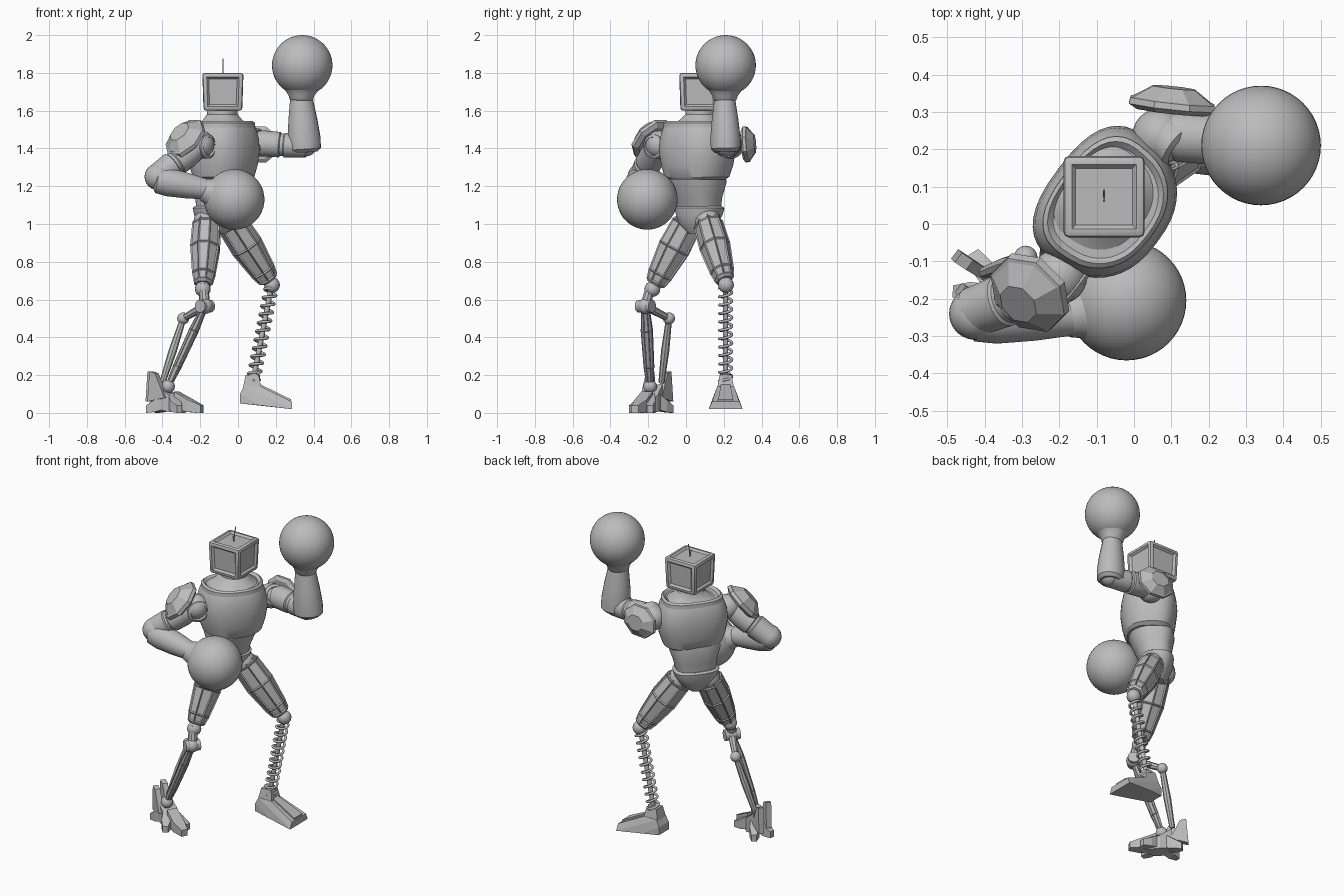
import bpy, bmesh, math
from mathutils import Vector as V

if "Cube" in bpy.data.objects:
    bpy.data.objects.remove(bpy.data.objects["Cube"])

grey = bpy.data.materials.new("plain grey")
grey.use_nodes = True
COL = (0.5, 0.5, 0.5, 1)
grey.diffuse_color = COL
for n in grey.node_tree.nodes:
    if n.type == 'BSDF_PRINCIPLED':
        n.inputs["Base Color"].default_value = COL

LEFT, FRONT = V((.6, .8, 0)), V((.8, -.6, 0))   # directions of the twisted body


def finish(name, bm, angle=35):
    bmesh.ops.recalc_face_normals(bm, faces=bm.faces)
    me = bpy.data.meshes.new(name)
    bm.to_mesh(me)
    bm.free()
    ob = bpy.data.objects.new(name, me)
    bpy.context.collection.objects.link(ob)
    me.materials.append(grey)
    if angle:
        bpy.ops.object.select_all(action='DESELECT')
        ob.select_set(True)
        bpy.context.view_layer.objects.active = ob
        bpy.ops.object.shade_smooth_by_angle(angle=math.radians(angle))
    return ob


def skin(bm, rings):
    loops = [[bm.verts.new(p) for p in r] for r in rings]
    for a, b in zip(loops, loops[1:]):
        for i in range(len(a)):
            j = (i + 1) % len(a)
            bm.faces.new((a[i], a[j], b[j], b[i]))
    bm.faces.new(loops[0])
    bm.faces.new(loops[-1])


def tube(name, p0, p1, prof, sides=20, wide=1, deep=1, angle=35, panels=0, turn=0):
    """Lathe along p0-p1; prof holds (fraction, radius)."""
    p0, p1 = V(p0), V(p1)
    q = (p1 - p0).to_track_quat('Z', 'Y')
    rings = []
    for t, r in prof:
        ring = []
        for i in range(sides):
            a = turn + (i + .5) * math.tau / sides
            ring.append(p0.lerp(p1, t) + q @ V((wide * r * math.cos(a), deep * r * math.sin(a), 0)))
        rings.append(ring)
    bm = bmesh.new()
    skin(bm, rings)
    if panels:
        bmesh.ops.recalc_face_normals(bm, faces=bm.faces)
        long = [f for f in bm.faces if len(f.verts) == 4 and f.calc_area() > .002]
        bmesh.ops.inset_individual(bm, faces=long, thickness=panels, depth=-panels * .6)
    return finish(name, bm, angle)


def ball(name, c, r, seg=24):
    bm = bmesh.new()
    bmesh.ops.create_uvsphere(bm, u_segments=seg, v_segments=seg // 2, radius=r)
    bmesh.ops.translate(bm, verts=bm.verts, vec=V(c))
    return finish(name, bm, 60)


def hull(name, pts):
    bm = bmesh.new()
    for p in pts:
        bm.verts.new(p)
    res = bmesh.ops.convex_hull(bm, input=bm.verts)
    bmesh.ops.delete(bm, geom=list({v for v in res["geom_interior"] if isinstance(v, bmesh.types.BMVert)}),
                     context='VERTS')
    bmesh.ops.dissolve_limit(bm, angle_limit=.05, verts=bm.verts, edges=bm.edges)
    return finish(name, bm, 0)


def body(name, rows, seg=40):
    """Stack of rounded sections; rows hold (z, x, y, half width, half depth)."""
    rings = []
    for z, x, y, w, d in rows:
        ring = []
        for i in range(seg):
            a = i * math.tau / seg
            c, s = math.cos(a), math.sin(a)
            u = math.copysign(abs(c) ** .8, c) * (1 - .12 * s)
            v = math.copysign(abs(s) ** .8, s)
            ring.append(V((x, y, z)) + LEFT * (w * u) + FRONT * (d * v))
        rings.append(ring)
    bm = bmesh.new()
    skin(bm, rings)
    return finish(name, bm, 32)


def wire(name, pts, r):
    cu = bpy.data.curves.new(name, 'CURVE')
    cu.dimensions, cu.bevel_depth, cu.bevel_resolution = '3D', r, 2
    cu.use_fill_caps = True
    sp = cu.splines.new('POLY')
    sp.points.add(len(pts) - 1)
    for p, co in zip(sp.points, pts):
        p.co = (*co, 1)
    cu.materials.append(grey)
    ob = bpy.data.objects.new(name, cu)
    bpy.context.collection.objects.link(ob)


# Torso
CX, CY = -.07, .05
body("pelvis", [(.95, -.11, .06, .04, .05), (1.0, -.11, .06, .1, .085), (1.05, -.11, .065, .125, .1),
                (1.085, -.11, .065, .135, .105), (1.095, -.11, .065, .12, .095)])
body("abdomen", [(1.07, -.11, .065, .115, .09), (1.14, -.1, .06, .125, .105), (1.22, -.09, .055, .15, .13),
                 (1.27, -.08, .05, .15, .13)])
body("chest", [(1.235, CX, CY, .15, .125), (1.25, CX, CY, .172, .14), (1.31, CX, CY, .192, .155),
               (1.39, CX, CY, .205, .165), (1.45, CX, CY, .2, .16), (1.5, CX, CY, .185, .15),
               (1.53, CX, CY, .17, .135)])
body("collar_rim", [(1.5, CX, CY, .18, .145), (1.535, CX, CY, .178, .142), (1.545, CX, CY, .165, .132),
                    (1.53, CX, CY, .15, .12)])
body("neck", [(1.52, -.075, .06, .155, .125), (1.55, -.078, .07, .105, .095), (1.58, -.08, .075, .078, .075),
              (1.65, -.08, .075, .072, .07)])

# Box head with an inset panel on every side
bm = bmesh.new()
bmesh.ops.create_cube(bm, size=1)
for v in bm.verts:
    k = .218 if v.co.z > 0 else .205
    v.co = V((-.08 + v.co.x * k, .073 + v.co.y * k, 1.7 + v.co.z * .2))
bmesh.ops.bevel(bm, geom=bm.edges[:], offset=.014, segments=2, affect='EDGES', profile=.5)
sides = [f for f in bm.faces if f.calc_area() > .01 and f.normal.z > -.5]
bmesh.ops.inset_individual(bm, faces=sides, thickness=.012, depth=0)
bmesh.ops.inset_individual(bm, faces=sides, thickness=.015, depth=-.012)
finish("head", bm, 25)
for i, (dy, h) in enumerate(((.018, .085), (-.012, .04))):
    wire(f"antenna_{i}", [(-.08, .073 + dy * k, 1.79 + h * k ** .7) for k in (0, .3, .6, 1)], .003)

# Raised left arm
ball("left_shoulder_ball", (.07, .235, 1.42), .075)
tube("left_shoulder_disc", (.06, .25, 1.42), (.125, .2, 1.45), [(0, .065), (.9, .065), (1, .05), (.85, .045)])
tube("left_upper_arm", (.08, .24, 1.43), (.36, .21, 1.41),
     [(0, .055), (.15, .07), (.5, .068), (.52, .06), (.58, .06), (.6, .066), (1, .06)])
ball("left_elbow", (.355, .21, 1.425), .068)
tube("left_forearm", (.355, .21, 1.38), (.335, .205, 1.67),
     [(0, .06), (.06, .078), (.25, .08), (.6, .07), (1, .054)], deep=1.1)
tube("left_glove_cuff", (.335, .205, 1.65), (.338, .208, 1.77),
     [(0, .054), (.08, .063), (.25, .068), (.5, .09), (1, .14)], 32, angle=60)
ball("left_glove", (.34, .21, 1.84), .16, 48)

# Lowered right arm
ball("right_shoulder_ball", (-.2, -.14, 1.42), .075)
tube("right_shoulder_disc", (-.215, -.13, 1.41), (-.15, -.18, 1.41), [(0, .065), (.9, .065), (1, .05), (.85, .045)])
tube("right_upper_arm", (-.2, -.15, 1.42), (-.43, -.235, 1.25),
     [(0, .06), (.3, .072), (.55, .072), (.57, .064), (.62, .064), (.64, .072), (1, .066)])
ball("right_elbow", (-.425, -.24, 1.25), .07)
tube("right_forearm", (-.44, -.245, 1.235), (-.15, -.245, 1.18),
     [(0, .05), (.05, .07), (.25, .076), (.6, .068), (1, .052)])
tube("right_glove_cuff", (-.19, -.247, 1.185), (-.08, -.22, 1.15),
     [(0, .052), (.08, .06), (.3, .068), (.55, .09), (1, .135)], 32, angle=60)
ball("right_glove", (-.02, -.205, 1.13), .16, 48)

# Shoulder pads: shallow faceted domes with a rim
PAD = [(0, .1), (.2, .125), (.45, .122), (.5, .112), (1, .06)]
tube("left_pad", (.1, .3, 1.42), (.107, .365, 1.425), PAD, 8, 1, .82, 0)
tube("right_pad", (-.265, -.17, 1.435), (-.31, -.215, 1.49), PAD, 8, .95, 1.05, 0)

# Thighs with inset panels, then the hip joints
THIGH = [(0, .06), (.1, .085), (.45, .09), (.85, .07), (.97, .058), (1, .045)]
for side, hip, knee in (("left", (-.05, .11, 1.03), (.165, .205, .7)),
                        ("right", (-.165, .02, 1.03), (-.185, -.165, .68))):
    tube(side + "_thigh", hip, knee, THIGH, 8, .92, 1, 0, panels=.009)
    ball(side + "_hip", V(hip).lerp(V(knee), .05), .07, 16)
    ball(side + "_knee", V(hip).lerp(V(knee), 1.07), .042, 16)

# Left spring shin
top, low = V((.175, .21, .66)), V((.08, .21, .17))
axis = (low - top).to_track_quat('Z', 'Y')
N, TURNS = 220, 11
wire("left_spring", [top.lerp(low, i / N) + axis @ V((.033 * math.cos(i * math.tau * TURNS / N),
                                                     .033 * math.sin(i * math.tau * TURNS / N), 0))
                     for i in range(N + 1)], .0075)
tube("left_spring_core", top, low, [(0, .014), (1, .014)], 12)
tube("left_spring_cap", top.lerp(low, .92), low, [(0, .03), (1, .036)], 12)

# Left boot
def sections(rows):
    return [(x, .21 + s * w, z) for x, w, z in rows for s in (-1, 1)]

hull("left_ankle", sections([(.04, .032, .2), (.11, .032, .2), (.02, .05, .1), (.13, .05, .1)]))
hull("left_foot", sections([(.01, .05, .05), (.01, .05, .1), (.03, .045, .14), (.12, .045, .14),
                            (.285, .072, .06), (.285, .09, .02), (.12, .07, .04)]))
hull("left_toe_ridge", sections([(.12, .025, .15), (.28, .04, .072), (.28, .04, .04), (.12, .025, .1)]))

# Right linkage shin
A, B, C = (-.175, -.215, .565), (-.29, -.09, .5), (-.37, -.19, .14)
D = (-.4, -.13, .16)
tube("right_knee_link", (-.185, -.185, .68), A, [(0, .025), (1, .03)], 10)
ball("right_joint_upper", A, .042, 16)
tube("right_joint_pin", V(A) - LEFT * .045, V(A) + LEFT * .045, [(0, .034), (1, .034)], 16)
ball("right_joint_rear", B, .032, 16)
tube("right_strut_upper", A, B, [(0, .024), (1, .018)], 8, angle=0)
tube("right_shin_front", A, C, [(0, .022), (.3, .034), (.75, .03), (1, .02)], 8, 1, .8, 0, panels=.004)
tube("right_shin_rear", B, D, [(0, .016), (.5, .022), (1, .016)], 8, angle=0)
ball("right_ankle", C, .036, 16)

# Right clawed foot: tapering toes around a wedge-shaped core
def claw(name, base, tip, w, h):
    base, tip = V(base), V(tip)
    d = (tip - base).normalized()
    n = V((-d.y, d.x, 0)).normalized() * w
    mid = base.lerp(tip, .55)
    pts = []
    for s in (-1, 1):
        pts += [base + s * n + V((0, 0, h)), V((base.x, base.y, .02)) + s * n,
                mid + s * n * 1.1 + V((0, 0, h * .6)), V((mid.x, mid.y, .005)) + s * n * 1.1,
                tip + s * n * .6 + V((0, 0, .03)), V((tip.x, tip.y, 0)) + s * n * .6]
    hull(name, pts)

claw("right_foot_core", (-.41, -.165, .05), (-.29, -.22, .02), .045, .1)
for i, (tip, w, h) in enumerate((((-.19, -.27, .01), .032, .08), ((-.22, -.19, .01), .026, .07),
                                 ((-.31, -.295, .01), .026, .07), ((-.485, -.18, .01), .026, .08),
                                 ((-.43, -.075, .01), .026, .08))):
    claw(f"right_claw_{i}", V((-.36, -.19, .04)).lerp(V(tip), .2), tip, w, h)
for i, (x, y) in enumerate(((-.44, -.11), (-.43, -.2))):
    hull(f"right_heel_fin_{i}", [V((x, y, 0)) + LEFT * (.016 * s) + p for s in (-1, 1) for p in
                                 (V((-.03, .02, .22)), V((0, 0, .21)), V((.05, -.03, .08)), V((-.04, .03, .06)))])
